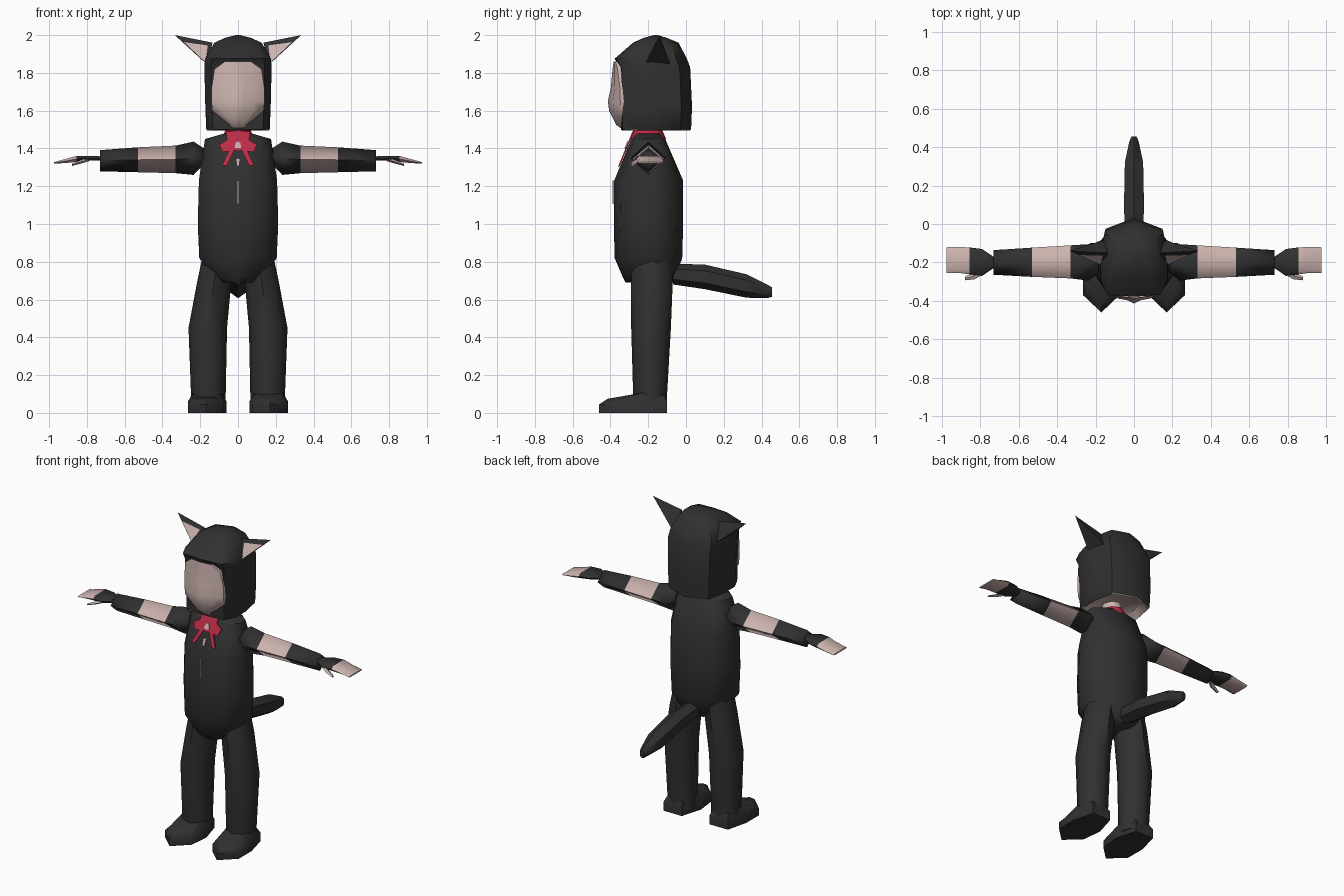
import bpy, bmesh, math
from mathutils import Vector

if "Cube" in bpy.data.objects:
    bpy.data.objects.remove(bpy.data.objects["Cube"])


def material(name, rgb):
    m = bpy.data.materials.new(name)
    m.diffuse_color = (*rgb, 1)
    m.use_nodes = True
    m.node_tree.nodes["Principled BSDF"].inputs["Base Color"].default_value = m.diffuse_color
    return m


DARK = material("charcoal", (0.030, 0.030, 0.030))
SKIN = material("pale_skin", (0.60, 0.45, 0.425))
RED = material("crimson", (0.50, 0.025, 0.06))


def finish(name, bm, mats, rule=None, mirror=False, angle=50):
    bmesh.ops.recalc_face_normals(bm, faces=bm.faces)
    if rule:
        for f in bm.faces:
            f.material_index = rule(f.calc_center_median())
    me = bpy.data.meshes.new(name)
    bm.to_mesh(me)
    bm.free()
    for m in mats:
        me.materials.append(m)
    ob = bpy.data.objects.new(name, me)
    bpy.context.collection.objects.link(ob)
    bpy.ops.object.select_all(action='DESELECT')
    ob.select_set(True)
    bpy.context.view_layer.objects.active = ob
    bpy.ops.object.shade_smooth_by_angle(angle=math.radians(angle))
    if mirror:
        ob.modifiers.new("mirror", 'MIRROR').use_mirror_merge = False
    return ob


def loft(name, rings, mats, rule=None, mirror=False, angle=50):
    """Skin a closed tube through rings of equal point count, capping both ends."""
    bm = bmesh.new()
    vs = [[bm.verts.new(p) for p in r] for r in rings]
    n = len(vs[0])
    for a, b in zip(vs, vs[1:]):
        for i in range(n):
            j = (i + 1) % n
            bm.faces.new((a[i], a[j], b[j], b[i]))
    bm.faces.new(vs[0])
    bm.faces.new(vs[-1])
    return finish(name, bm, mats, rule, mirror, angle)


def sheet(name, rows, mats):
    """Open grid surface."""
    bm = bmesh.new()
    vs = [[bm.verts.new(p) for p in r] for r in rows]
    for a, b in zip(vs, vs[1:]):
        for i in range(len(a) - 1):
            bm.faces.new((a[i], a[i + 1], b[i + 1], b[i]))
    return finish(name, bm, mats)


def outline_ring(half, z, rx, yf, yb, cx=0):
    """Symmetric horizontal ring from a unit half outline running back to front."""
    pts = half + [(-x, y) for x, y in half[-2:0:-1]]
    c, r = (yf + yb) / 2, (yb - yf) / 2
    return [(cx + x * rx, c + y * r, z) for x, y in pts]


def plate(name, outline, y_of_z, mat):
    """Thin plate in front of the chest; outline is in x, z."""
    bm = bmesh.new()
    front = [bm.verts.new((x, y_of_z(z) - 0.006, z)) for x, z in outline]
    back = [bm.verts.new((x, y_of_z(z) + 0.002, z)) for x, z in outline]
    n = len(front)
    bm.faces.new(front)
    bm.faces.new(back[::-1])
    for i in range(n):
        j = (i + 1) % n
        bm.faces.new((front[i], back[i], back[j], front[j]))
    return finish(name, bm, [mat], angle=30)


def both(half):
    return half + [(-x, z) for x, z in half[::-1] if x > 0]


# Torso
BODY = [(0, 1), (.68, .82), (1, .3), (1, -.3), (.68, -.82), (0, -1)]
loft("torso", [outline_ring(BODY, *r) for r in (
    (.69, .09, -.32, -.07), (.72, .13, -.335, -.055), (.82, .205, -.378, -.02),
    (1.0, .213, -.382, -.015), (1.23, .207, -.38, -.015),
    (1.45, .175, -.29, -.11), (1.48, .07, -.27, -.13))], [DARK])

# Legs
OCT = [(math.sin(math.pi * i / 4), math.cos(math.pi * i / 4)) for i in range(5)]
loft("leg", [outline_ring(OCT, *r) for r in (
    (.84, .075, -.28, -.08, .11), (.70, .09, -.29, -.07, .125),
    (.45, .102, -.29, -.08, .16), (.10, .092, -.28, -.10, .157),
    (.03, .09, -.27, -.10, .157))], [DARK], mirror=True)

# Feet: pointed-toe outline, lower at the toe
SOLE = [(.10, -.10), (.23, -.10), (.265, -.24), (.265, -.37),
        (.17, -.46), (.075, -.37), (.06, -.24)]
loft("foot", [
    [(x, y, 0) for x, y in SOLE],
    [(x, y, .06 if y > -.3 else .045) for x, y in SOLE],
    [(.163 + (x - .163) * .75, -.23 + (y + .23) * .8, .105 if y > -.3 else .075)
     for x, y in SOLE]], [DARK], mirror=True)

# Tail
loft("tail", [[(r * x, y, z + h * k) for x, k in
               [(math.sin(math.pi * i / 3), math.cos(math.pi * i / 3)) for i in range(6)]]
              for y, z, r, h in ((-.07, .735, .055, .055), (.10, .72, .06, .065),
                                 (.32, .672, .055, .062), (.43, .643, .028, .036),
                                 (.455, .64, .015, .025))], [DARK])

# Arms: four-sided sleeves with a bare band
DIAMOND = [(1, 0), (0, 1), (-1, 0), (0, -1)]
loft("arm", [[(x, yc + ry * a, zc + rz * b) for a, b in DIAMOND]
             for x, yc, ry, zc, rz in (
    (.165, -.20, .035, 1.36, .03), (.235, -.20, .095, 1.348, .088),
    (.33, -.197, .086, 1.342, .073), (.53, -.199, .076, 1.340, .066),
    (.73, -.20, .064, 1.335, .056))], [DARK, SKIN],
    lambda c: int(.34 < c.x < .52), mirror=True, angle=95)

# Hands: flat mitten, glove on the wrist half
HEX = [(1, 0), (.8, 1), (-.8, 1), (-1, 0), (-.8, -1), (.8, -1)]
loft("hand", [[(x, yc + ry * a, zc + rz * b) for a, b in HEX]
              for x, yc, ry, zc, rz in (
    (.72, -.20, .022, 1.348, .010), (.79, -.20, .070, 1.348, .013),
    (.855, -.192, .070, 1.345, .016), (.90, -.188, .068, 1.336, .012),
    (.975, -.188, .067, 1.323, .004))], [DARK, SKIN],
    lambda c: int(c.x > .86), mirror=True)
loft("thumb", [[(x, yc + ry * a, zc + rz * b) for a, b in DIAMOND]
               for x, yc, ry, zc, rz in (
    (.79, -.245, .02, 1.342, .010), (.83, -.27, .018, 1.33, .010),
    (.88, -.283, .010, 1.313, .006))], [SKIN], mirror=True)

# Neck and collar
loft("neck", [outline_ring(OCT, z, .058, -.27, -.14) for z in (1.42, 1.56)], [SKIN])
loft("collar", [outline_ring(OCT, 1.45, .085, -.297, -.105),
                outline_ring(OCT, 1.495, .068, -.28, -.125)], [RED])

# Hood: shell with a recessed pale underside
SKULL = [(0, 1), (.85, .70), (1, 0), (1, -.55), (.79, -.95), (0, -1)]
loft("hood", [outline_ring(SKULL, *r) for r in (
    (1.535, .13, -.30, -.02), (1.495, .163, -.335, .018), (1.50, .168, -.345, .027),
    (1.62, .173, -.345, .032), (1.83, .178, -.352, .022), (1.875, .174, -.378, .005),
    (1.96, .125, -.28, -.04), (1.985, .07, -.225, -.10), (2.0, .012, -.17, -.15))],
    [DARK, SKIN], lambda c: int(c.z < 1.54 and abs(c.x) < .152 and -.325 < c.y < .01))

# Face: shallow mask with a nose ridge and tapered chin
rows = []
for z, w, yc, ye in ((1.86, .07, -.384, -.374), (1.82, .125, -.389, -.362),
                     (1.72, .14, -.398, -.350), (1.65, .141, -.414, -.348),
                     (1.60, .136, -.407, -.346), (1.555, .085, -.385, -.350),
                     (1.525, .045, -.370, -.352), (1.50, .035, -.335, -.33)):
    half = [(0, yc), (.22 * w, .75 * yc + .25 * ye), (.6 * w, .6 * yc + .4 * ye),
            (w, ye), (w, -.31)]
    rows.append([(-x, y, z) for x, y in half[:0:-1]] + [(x, y, z) for x, y in half])
sheet("face", rows, [SKIN])

# Ears: leaning pyramids with a pale inset on the front
A, B, C, T = [Vector(p) for p in ((.165, -.215, 1.845), (.16, -.085, 1.85),
                                  (.135, -.15, 1.96), (.335, -.14, 2.0))]
bm = bmesh.new()
a, b, c, t = [bm.verts.new(p) for p in (A, B, C, T)]
for f in ((a, c, t), (b, t, c), (a, t, b), (a, b, c)):
    bm.faces.new(f)
finish("ear", bm, [DARK], mirror=True, angle=30)
bm = bmesh.new()
off = (C - A).cross(T - A).normalized()
off *= -.004 if off.y > 0 else .004
inner = [A * u + C * v + T * w + off for u, v, w in
         ((.93, .02, .05), (.18, .72, .10), (.24, .04, .72))]
bm.faces.new([bm.verts.new(p) for p in inner])
finish("inner_ear", bm, [SKIN], mirror=True)


# Neck bow, pendant and front seam
def chest(z):
    return -.384 + max(0, z - 1.23) * .41


plate("bow", both([(0, 1.49), (.065, 1.49), (.058, 1.445), (.10, 1.42), (.082, 1.38),
                   (.05, 1.385), (.085, 1.31), (.06, 1.31), (.02, 1.39), (0, 1.385)]),
      chest, RED)
plate("bow_knot", both([(0, 1.437), (.012, 1.43), (.018, 1.405), (0, 1.40)]),
      lambda z: chest(z) - .006, SKIN)
plate("pendant", both([(0, 1.35), (.010, 1.345), (.008, 1.31), (0, 1.305)]), chest, SKIN)
plate("front_seam", both([(0, 1.23), (.005, 1.23), (.005, 1.105), (0, 1.105)]), chest, SKIN)
